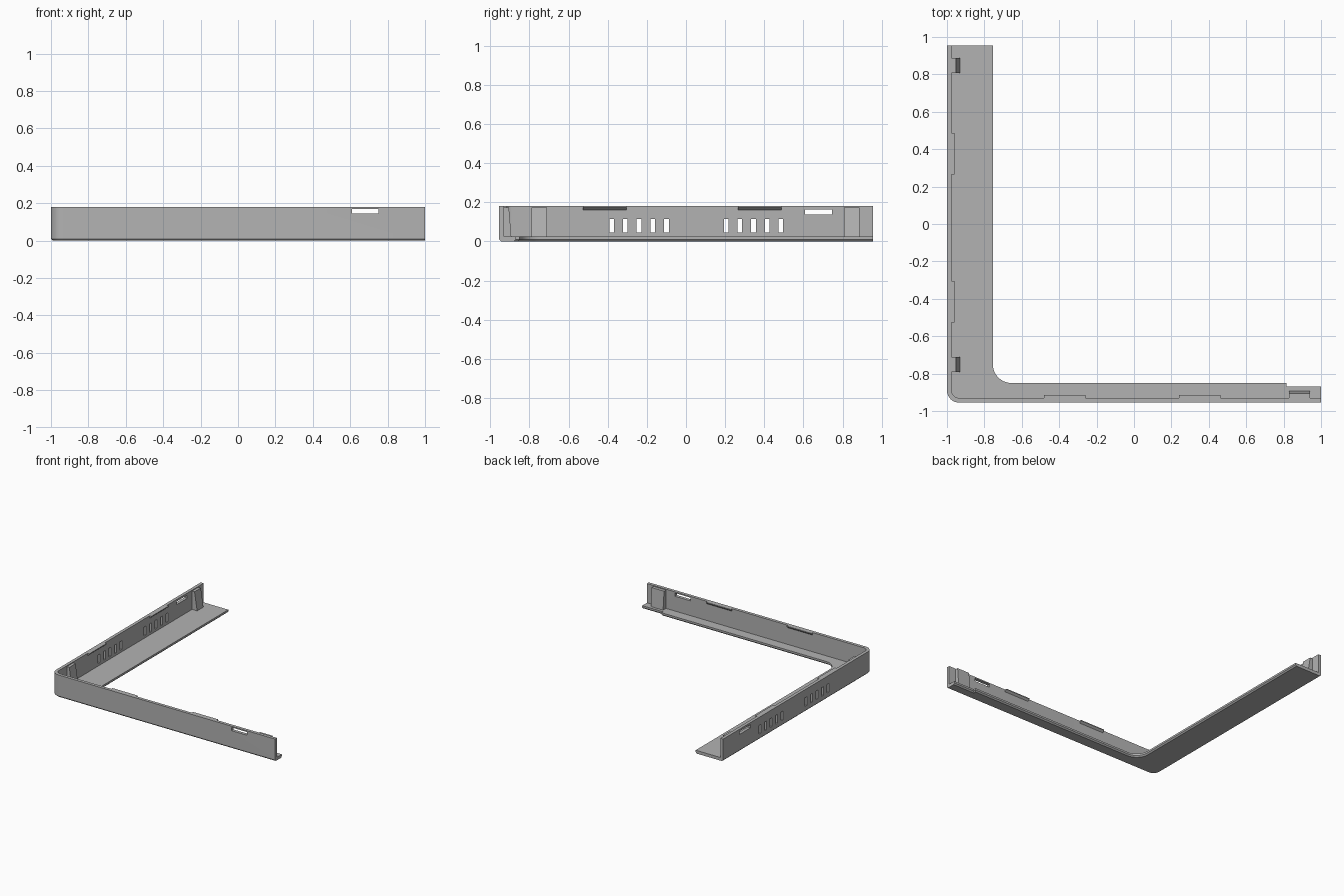
import bpy, bmesh, math
from mathutils import Vector

cube = bpy.data.objects.get("Cube")
if cube:
    bpy.data.objects.remove(cube, do_unlink=True)

X0, Y0, X1, Y1 = -1.0, -0.955, 1.0, 0.955      # outer limits
WALL, FLOOR, TOP = 0.025, 0.025, 0.18
IX, IY = X0 + WALL, Y0 + WALL                  # inner wall faces

grey = bpy.data.materials.new("plain_grey")
grey.use_nodes = True
grey.diffuse_color = (0.45, 0.45, 0.45, 1)
grey.node_tree.nodes["Principled BSDF"].inputs["Base Color"].default_value = grey.diffuse_color


def finish(name, bm):
    bmesh.ops.recalc_face_normals(bm, faces=bm.faces)
    mesh = bpy.data.meshes.new(name)
    bm.to_mesh(mesh)
    bm.free()
    mesh.materials.append(grey)
    obj = bpy.data.objects.new(name, mesh)
    bpy.context.collection.objects.link(obj)
    return obj


def extrude(points, direction):
    """Solid made by sweeping a closed outline along a direction."""
    bm = bmesh.new()
    face = bm.faces.new([bm.verts.new(p) for p in points])
    new = bmesh.ops.extrude_face_region(bm, geom=[face])["geom"]
    verts = [v for v in new if isinstance(v, bmesh.types.BMVert)]
    bmesh.ops.translate(bm, verts=verts, vec=Vector(direction))
    return bm


def corner(cx, cy, r, steps=10):
    """Quarter arc from the west point to the south point."""
    angles = [math.pi + math.pi / 2 * i / steps for i in range(steps + 1)]
    return [(cx + r * math.cos(a), cy + r * math.sin(a)) for a in angles]


def add_box(bm, lo, hi):
    lo, hi = Vector(lo), Vector(hi)
    verts = bmesh.ops.create_cube(bm, size=1)["verts"]
    for v in verts:
        v.co = (lo + hi) / 2 + v.co * (hi - lo)


def smooth(obj):
    bpy.ops.object.select_all(action='DESELECT')
    obj.select_set(True)
    bpy.context.view_layer.objects.active = obj
    bpy.ops.object.shade_smooth_by_angle(angle=math.radians(30))


R = 0.065
outer = [(X0, Y1)] + corner(X0 + R, Y0 + R, R) + [(X1, Y0)]

# L-shaped floor with a rounded inside corner and a stepped end
inside = [(X1, -0.87), (0.815, -0.87), (0.815, -0.85)]
inside += corner(-0.655, -0.75, 0.1)[::-1] + [(-0.755, Y1)]
bm = extrude([(x, y, 0) for x, y in outer + inside], (0, 0, FLOOR))


def is_bottom_rim(e):
    a, b = (v.co for v in e.verts)
    at_end = min(a.x, b.x) > X1 - 0.001 or min(a.y, b.y) > Y1 - 0.001
    return max(a.z, b.z) < 0.001 and not at_end


bmesh.ops.bevel(bm, geom=[e for e in bm.edges if is_bottom_rim(e)],
                offset=0.01, segments=1, affect='EDGES')
smooth(finish("floor", bm))

# Wall following the outer edge
inner = [(X1, IY)] + corner(X0 + R, Y0 + R, R - WALL)[::-1] + [(IX, Y1)]
wall = finish("side_walls", extrude([(x, y, FLOOR) for x, y in outer + inner],
                                    (0, 0, TOP - FLOOR)))

# Vents and slots cut through the wall
bm = bmesh.new()
for start in (-0.38, 0.205):
    for i in range(5):
        y = start + 0.07 * i
        add_box(bm, (X0 - 0.1, y - 0.012, 0.045), (IX + 0.1, y + 0.012, 0.115))
add_box(bm, (X0 - 0.1, 0.607, 0.138), (IX + 0.1, 0.745, 0.164))
add_box(bm, (0.61, Y0 - 0.1, 0.144), (0.75, IY + 0.1, 0.17))
cutter = finish("opening_cutter", bm)
cutter.hide_render = True
cut = wall.modifiers.new("openings", 'BOOLEAN')
cut.object = cutter
cut.solver = 'EXACT'
bpy.context.view_layer.objects.active = wall
bpy.ops.object.modifier_apply(modifier=cut.name)
bpy.data.objects.remove(cutter, do_unlink=True)
smooth(wall)


def rail(name, profile, start, end, on_front):
    """Sweep a (distance from wall, height) profile along one wall."""
    if on_front:
        points = [(start, IY + d, z) for d, z in profile]
        step = (end - start, 0, 0)
    else:
        points = [(IX + d, start, z) for d, z in profile]
        step = (0, end - start, 0)
    finish(name, extrude(points, step))


# Snap ridges along the top of the walls
ridge = [(0, 0.16), (0.016, 0.174), (0.016, TOP), (0, TOP)]
for i, start in enumerate((-0.527, 0.265)):
    rail(f"left_ridge_{i + 1}", ridge, start, start + 0.222, False)
for i, start in enumerate((-0.48, 0.24)):
    rail(f"front_ridge_{i + 1}", ridge, start, start + 0.222, True)

# Tapered posts standing on the floor
post = [(0, FLOOR), (0.045, FLOOR), (0.022, 0.173), (0, 0.173)]
for i, start in enumerate((-0.79, 0.807)):
    rail(f"side_post_{i + 1}", post, start, start + 0.08, False)
end_post = [(0, FLOOR), (0.037, FLOOR), (0.025, 0.173), (0, 0.173)]
rail("front_post", end_post, 0.83, 0.94, True)
